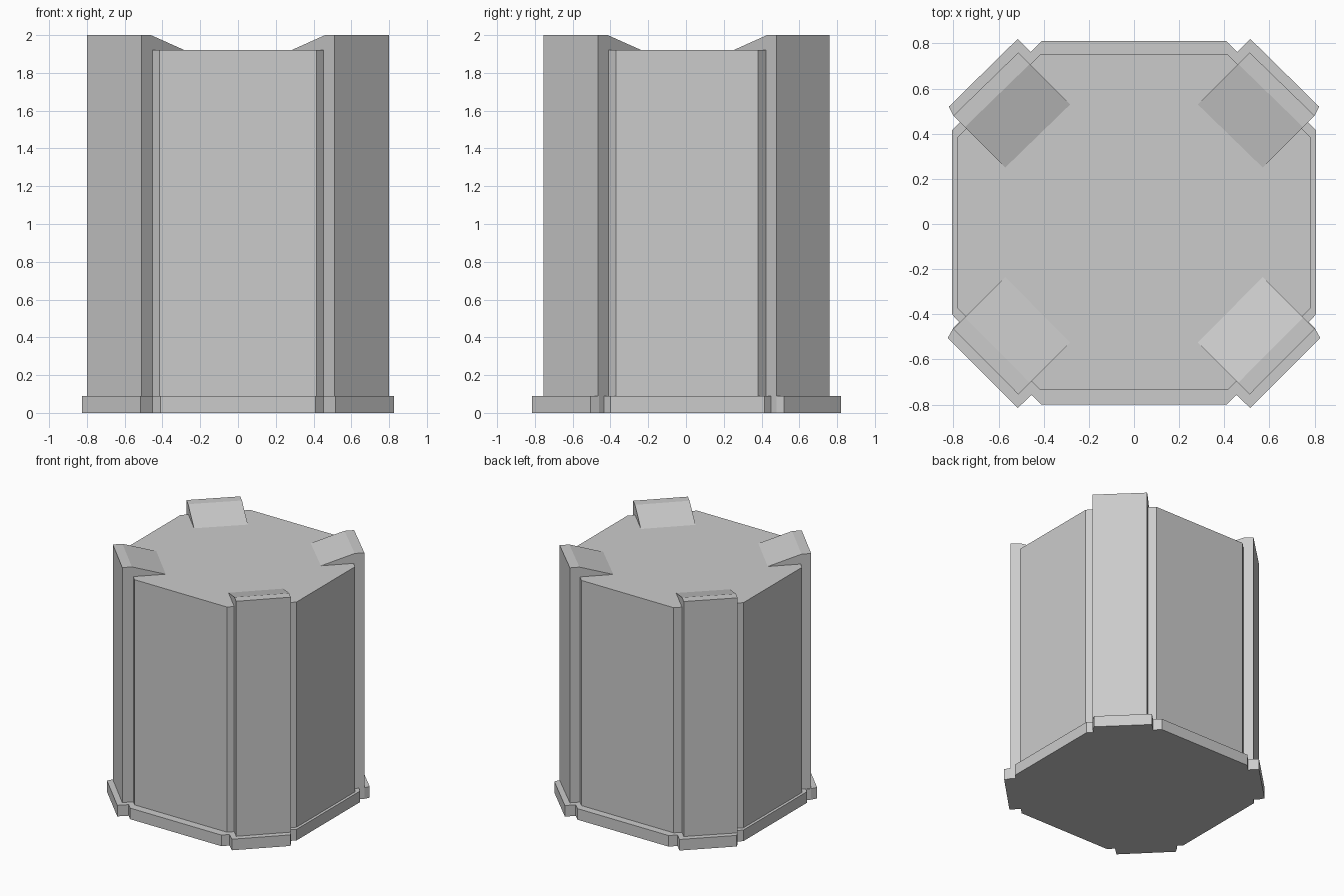
import bpy, bmesh
from mathutils import Vector

if "Cube" in bpy.data.objects:
    bpy.data.objects.remove(bpy.data.objects["Cube"])


def make_object(name, lower, upper, mirror=False):
    """Solid between two matching loops of 3D points."""
    bm = bmesh.new()
    a = [bm.verts.new(p) for p in lower]
    b = [bm.verts.new(p) for p in upper]
    n = len(a)
    bm.faces.new(a[::-1])
    bm.faces.new(b)
    for i in range(n):
        j = (i + 1) % n
        bm.faces.new((a[i], a[j], b[j], b[i]))
    bmesh.ops.recalc_face_normals(bm, faces=bm.faces[:])
    mesh = bpy.data.meshes.new(name)
    bm.to_mesh(mesh)
    bm.free()
    obj = bpy.data.objects.new(name, mesh)
    bpy.context.collection.objects.link(obj)
    if mirror:
        obj.modifiers.new("mirror_x", 'MIRROR').use_axis[0] = True
    return obj


def prism(name, outline, z0, z1, mirror=False):
    return make_object(name, [(x, y, z0) for x, y in outline],
                       [(x, y, z1) for x, y in outline], mirror)


def symmetric(half):
    """Complete an outline from its right half, front to back."""
    return half + [(-x, y) for x, y in reversed(half)]


def buttress(name, corner_a, corner_b, inward):
    """Side profile (depth, height) swept between two outer corners."""
    profile = [(0, 0), (0, 2), (0.072, 2), (0.325, 1.92), (0.12, 1.9), (0.12, 0)]
    direction = Vector(inward).normalized()

    def loop(corner):
        return [(corner[0] + direction.x * d, corner[1] + direction.y * d, z)
                for d, z in profile]

    make_object(name, loop(corner_a), loop(corner_b), mirror=True)


# Octagonal main body
prism("body", symmetric([(0.415, -0.735), (0.785, -0.37),
                         (0.785, 0.382), (0.415, 0.75)]), 0, 1.92)

# Low plinth around the base
prism("plinth", symmetric([(0.41, -0.80), (0.807, -0.40),
                           (0.807, 0.415), (0.41, 0.81)]), 0, 0.09)

# Corner buttresses with sloped caps
buttress("front_buttress", (0.512, -0.755), (0.80, -0.465), (-1, 1))
buttress("back_buttress", (0.512, 0.76), (0.80, 0.48), (-1, -1))

# Plinth blocks at the buttress feet
prism("front_foot", [(0.43, -0.735), (0.515, -0.815), (0.825, -0.505),
                     (0.80, -0.46), (0.73, -0.39)], 0, 0.09, mirror=True)
prism("back_foot", [(0.43, 0.735), (0.515, 0.82), (0.82, 0.52),
                    (0.80, 0.48), (0.73, 0.41)], 0, 0.09, mirror=True)
